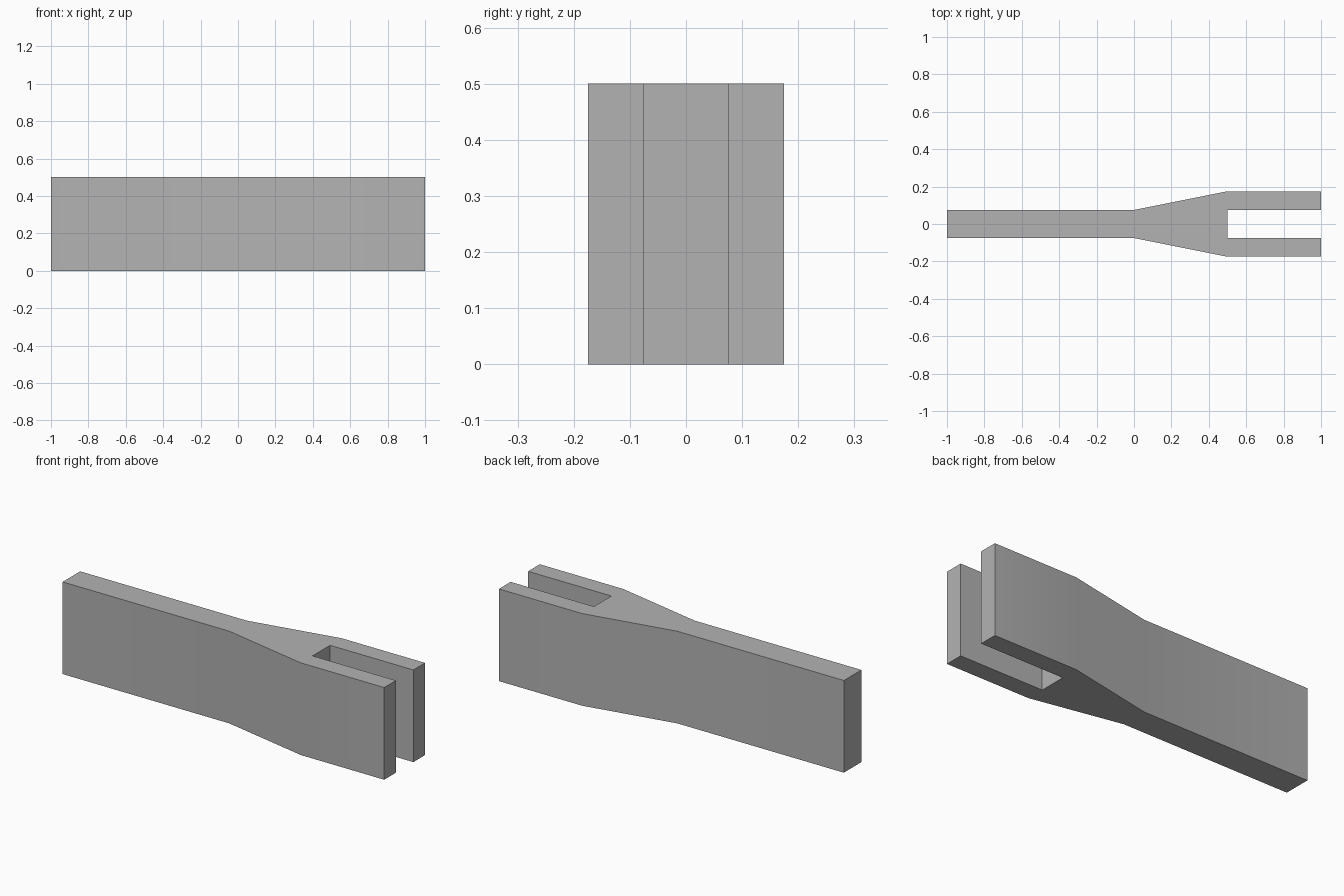
import bpy
import bmesh
import math

cube = bpy.data.objects.get("Cube")
if cube:
    bpy.data.objects.remove(cube, do_unlink=True)

HEIGHT = 0.5
THIN, WIDE = 0.075, 0.175

# Single plain grey material
grey = bpy.data.materials.new("plain_grey")
grey.use_nodes = True
colour = (0.45, 0.45, 0.45, 1)
grey.diffuse_color = colour
grey.node_tree.nodes["Principled BSDF"].inputs["Base Color"].default_value = colour

# Plan outline: one side from the shank end, round the prong, to the slot floor
half = [(-1, -THIN), (0, -THIN), (0.5, -WIDE), (1, -WIDE), (1, -THIN), (0.5, -THIN)]
outline = half + [(x, -y) for x, y in reversed(half)]

# Extrude the outline upward into the forked bar
bm = bmesh.new()
base = bm.faces.new([bm.verts.new((x, y, 0)) for x, y in outline])
raised = bmesh.ops.extrude_face_region(bm, geom=[base], use_keep_orig=True)
top = [v for v in raised["geom"] if isinstance(v, bmesh.types.BMVert)]
bmesh.ops.translate(bm, verts=top, vec=(0, 0, HEIGHT))
bmesh.ops.recalc_face_normals(bm, faces=bm.faces)

mesh = bpy.data.meshes.new("forked_bar")
bm.to_mesh(mesh)
bm.free()
mesh.materials.append(grey)
bar = bpy.data.objects.new("forked_bar", mesh)
bpy.context.collection.objects.link(bar)

# Soft shading over the shallow bends, crisp edges elsewhere
bpy.ops.object.select_all(action="DESELECT")
bar.select_set(True)
bpy.context.view_layer.objects.active = bar
bpy.ops.object.shade_smooth_by_angle(angle=math.radians(30))
